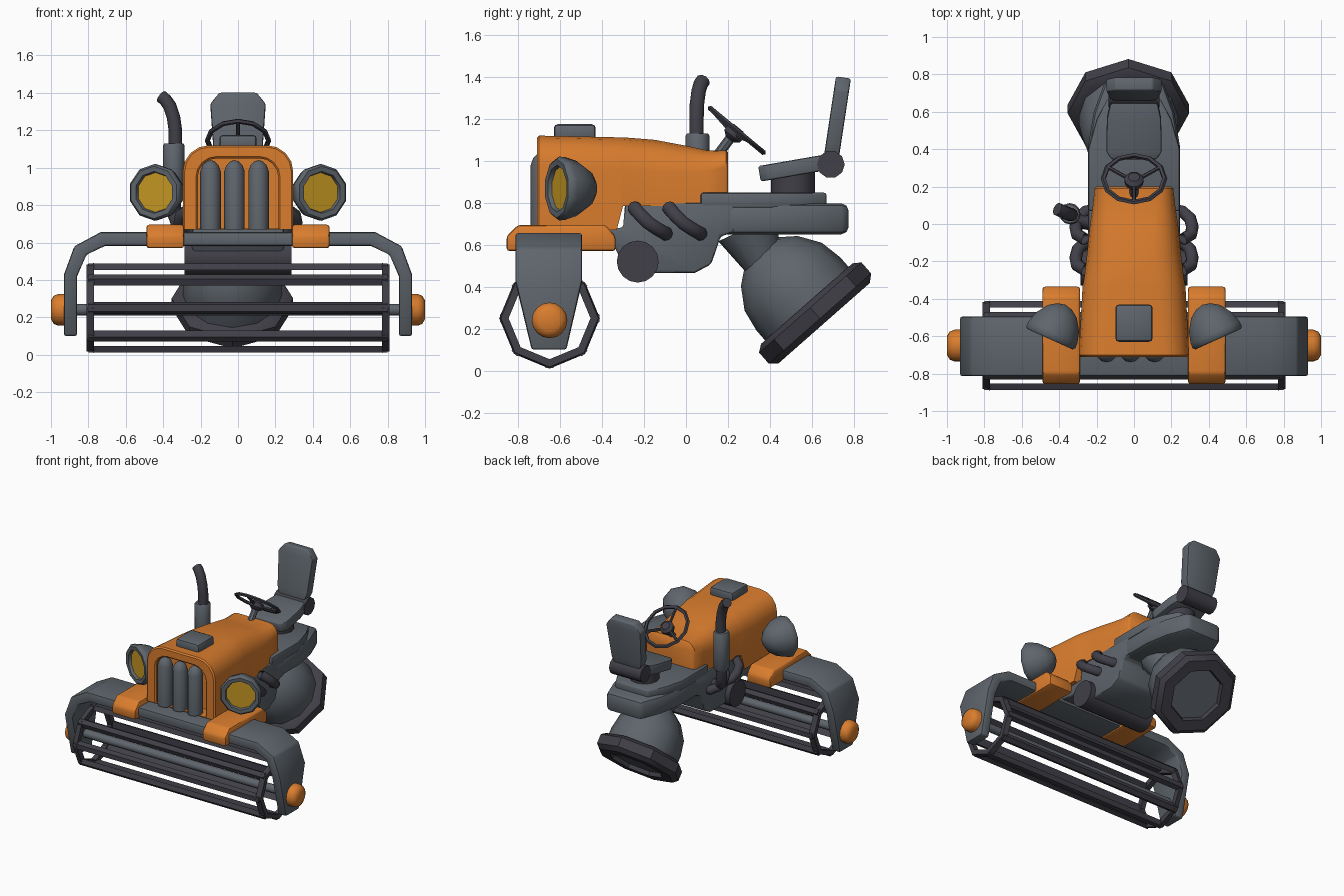
import bpy, bmesh, math
from mathutils import Vector as V

if "Cube" in bpy.data.objects:
    bpy.data.objects.remove(bpy.data.objects["Cube"])


def material(name, rgb):
    m = bpy.data.materials.new(name)
    m.diffuse_color = (*rgb, 1)
    m.use_nodes = True
    m.node_tree.nodes["Principled BSDF"].inputs["Base Color"].default_value = m.diffuse_color
    return m


ORANGE = material("orange paint", (0.70, 0.205, 0.027))
GREY = material("slate grey", (0.112, 0.130, 0.150))
DARK = material("dark rubber", (0.052, 0.050, 0.064))
YELLOW = material("lamp yellow", (0.56, 0.31, 0.016))


def loft(name, rings, mat, bevel=0, mirror=False, closed=False, angle=42):
    """Skin a series of equal-length rings and cap the ends."""
    bm = bmesh.new()
    rs = [[bm.verts.new(p) for p in r] for r in rings]
    n = len(rs[0])
    pairs = list(zip(rs, rs[1:])) + ([(rs[-1], rs[0])] if closed else [])
    for a, b in pairs:
        for i in range(n):
            j = (i + 1) % n
            bm.faces.new((a[i], a[j], b[j], b[i]))
    if not closed:
        bm.faces.new(rs[0])
        bm.faces.new(rs[-1])
    bmesh.ops.remove_doubles(bm, verts=bm.verts, dist=0.0001)
    bmesh.ops.recalc_face_normals(bm, faces=bm.faces)
    if bevel:
        es = [e for e in bm.edges if len(e.link_faces) == 2 and e.calc_face_angle(0) > 0.6]
        bmesh.ops.bevel(bm, geom=es, offset=bevel, segments=2, profile=0.5,
                        affect='EDGES', clamp_overlap=True)
    me = bpy.data.meshes.new(name)
    bm.to_mesh(me)
    bm.free()
    me.materials.append(mat)
    for p in me.polygons:
        p.use_smooth = True
    me.set_sharp_from_angle(angle=math.radians(angle))
    ob = bpy.data.objects.new(name, me)
    bpy.context.collection.objects.link(ob)
    if mirror:
        ob.modifiers.new("mirror", 'MIRROR')
    return ob


def prism(name, outline, axis, lo, hi, mat, bevel=0.015, mirror=False):
    """Extrude an outline along x (y,z), y (x,z) or z (x,y)."""
    put = {'x': lambda a, b, d: (d, a, b), 'y': lambda a, b, d: (a, d, b),
           'z': lambda a, b, d: (a, b, d)}[axis]
    return loft(name, [[put(a, b, d) for a, b in outline] for d in (lo, hi)], mat, bevel, mirror)


def circle(c, a, r, n, start=0.0):
    a = V(a).normalized()
    ref = V((0, 1, 0)) if abs(a.x) > 0.9 else V((1, 0, 0))
    u = (ref - a * ref.dot(a)).normalized()
    v = a.cross(u)
    return [V(c) + r * (math.cos(t) * u + math.sin(t) * v)
            for t in (start + 2 * math.pi * i / n for i in range(n))]


def revolve(name, profile, c, a, n, mat, start=0.0, **kw):
    """Profile of (distance along the axis, radius)."""
    d = V(a).normalized()
    return loft(name, [circle(V(c) + d * t, d, max(r, 0.002), n, start) for t, r in profile], mat, **kw)


def tube(name, path, r, mat, n=10, **kw):
    p = [V(q) for q in path]
    rings = []
    for i, q in enumerate(p):
        rings.append(circle(q, p[min(i + 1, len(p) - 1)] - p[max(i - 1, 0)], r, n))
    return loft(name, rings, mat, **kw)


# Hood: arched sections, with a recessed grille opening at the front
def arch(y, w, top, bot, r):
    right = [(w, bot)] + [(w - r + r * math.cos(t), top - r + r * math.sin(t))
                          for t in (math.radians(k) for k in (0, 22, 45, 68, 90))]
    return [(x, y, z) for x, z in right] + [(-x, y, z) for x, z in reversed(right)]


loft("hood", [arch(-.60, .215, 1.05, .675, .10), arch(-.70, .215, 1.05, .675, .10),
              arch(-.71, .225, 1.06, .675, .11), arch(-.71, .285, 1.11, .67, .13),
              arch(-.70, .295, 1.12, .67, .14), arch(-.33, .275, 1.112, .67, .15),
              arch(-.30, .268, 1.112, .785, .15), arch(-.15, .25, 1.10, .785, .15),
              arch(0, .235, 1.072, .785, .13), arch(.1, .22, 1.05, .785, .10),
              arch(.19, .21, 1.05, .785, .08), arch(.2, .20, 1.04, .785, .08)], ORANGE)
for i, x in enumerate((-.147, -.019, .11)):
    revolve(f"grille_bar_{i}", [(0, .055), (.31, .055), (.345, .042), (.365, .02), (.37, 0)],
            (x, -.685, .67), (0, 0, 1), 12, GREY)
prism("hood_vent", [(-.1, -.63), (.1, -.63), (.1, -.43), (-.1, -.43)], 'z', 1.09, 1.175, GREY, .02)

# Headlights, turned outwards
lamp, out = V((.445, -.605, .868)), V((.41, -.91, 0))
revolve("headlight", [(-.19, 0), (-.18, .045), (-.15, .09), (-.09, .132), (-.03, .15), (0, .152),
                      (.012, .14), (.01, .112), (-.02, .104)],
        lamp, out, 10, GREY, math.pi / 10, mirror=True, angle=50)
revolve("headlight_lens", [(-.018, .106), (-.01, .106)], lamp, out, 10, YELLOW, math.pi / 10, mirror=True)

# Chassis
prism("lower_body", [(-.5, .68), (-.5, .6), (-.34, .59), (-.28, .465), (.04, .465), (.12, .507),
                     (.165, .64), (.23, .66), (.23, .8), (-.29, .8), (-.3, .68)], 'x', -.245, .245, GREY)
prism("rear_deck", [(.245, .1), (.245, .42), (.215, .6), (.15, .775), (-.15, .775), (-.215, .6),
                    (-.245, .42), (-.245, .1)], 'z', .65, .797, GREY, .035)
prism("deck_plate", [(.245, .07), (.245, .4), (.2, .56), (.14, .67), (-.14, .67), (-.2, .56),
                     (-.245, .4), (-.245, .07)], 'z', .775, .848, GREY, .012)
revolve("cross_drum", [(-.285, .1), (.285, .1)], (0, -.23, .52), (1, 0, 0), 16, DARK)
for i, dy in enumerate((0, .165)):
    tube(f"engine_pipe_{i}", [(.2, dy - .25, .79), (.265, dy - .245, .775), (.305, dy - .22, .745),
                              (.312, dy - .18, .705), (.30, dy - .135, .675), (.26, dy - .10, .655),
                              (.2, dy - .09, .65)], .034, DARK, mirror=True)

# Exhaust, on one side only
tube("exhaust_elbow", [(-.2, .0, .68), (-.27, .01, .68), (-.325, .03, .705), (-.343, .05, .76),
                       (-.343, .055, .86)], .038, DARK)
revolve("exhaust_muffler", [(0, .045), (.02, .057), (.29, .057), (.3, .05)],
        (-.343, .055, .83), (0, 0, 1), 12, GREY)
tube("exhaust_pipe", [(-.335, .05, 1.1), (-.335, .05, 1.2), (-.345, .052, 1.27), (-.365, .06, 1.33),
                      (-.39, .07, 1.365), (-.41, .08, 1.38)], .036, DARK)

# Front frame arching over the reel: outer x,z  inner x,z  y range
half = [(.93, .10, .86, .10, -.735, -.57), (.93, .43, .86, .42, -.813, -.495),
        (.875, .58, .81, .535, -.813, -.495), (.735, .655, .71, .582, -.813, -.495)]
side = [[(a, y0, b), (a, y1, b), (c, y1, d), (c, y0, d)] for a, b, c, d, y0, y1 in half]
loft("front_frame", side + [[(-x, y, z) for x, y, z in r] for r in reversed(side)], GREY, .012)
prism("frame_clamp", [(-.855, .57), (-.855, .64), (-.80, .695), (-.385, .695), (-.335, .64), (-.335, .57)],
      'x', .288, .49, ORANGE, .015, True)
revolve("axle_cap", [(0, .085), (.1, .085), (.125, .075), (.14, .05)], (.86, -.65, .24), (1, 0, 0),
        16, ORANGE, mirror=True)

# Cutting reel
hub = V((0, -.65, .25))
loft("reel_ring", [circle(hub + V((x, 0, 0)), (1, 0, 0), r, 8)
                   for x, r in ((.77, .24), (.81, .232), (.81, .195), (.77, .195))],
     DARK, mirror=True, closed=True, angle=30)
for i in range(8):
    t = math.pi * i / 4
    rad, tan = V((0, math.cos(t), math.sin(t))), V((0, -math.sin(t), math.cos(t)))
    c = hub + rad * .22
    loft(f"reel_blade_{i}", [[c + V((x, 0, 0)) + rad * a + tan * b for a, b in
                              ((.017, -.018), (.017, .018), (-.017, .032), (-.017, -.032))]
                             for x in (-.80, .80)], DARK)
revolve("reel_axle", [(-.88, .032), (.88, .032)], (0, -.65, .24), (1, 0, 0), 10, GREY)

# Tilted rear wheel
wc, wa = V((-.03, .615, .275)), V((0, .66, -.75))
revolve("wheel_neck", [(0, .15), (.2, .09)], (-.01, .29, .68), (0, .35, -.75), 12, GREY)
revolve("wheel_housing", [(-.43, .05), (-.40, .09), (-.33, .18), (-.23, .245), (-.12, .265), (0, .265)],
        wc, wa, 12, GREY)
loft("rear_tyre", [circle(wc + wa * t, wa, r, 8) for t, r in
                   ((-.06, .2), (-.06, .29), (-.035, .325), (.035, .325), (.065, .29), (.065, .205), (.03, .195))],
     DARK, closed=True, angle=40)
revolve("wheel_disc", [(-.02, .21), (.035, .21)], wc, wa, 8, GREY)

# Seat
revolve("seat_pedestal", [(0, .105), (.13, .105)], (0, .51, .83), (0, 0, 1), 12, DARK)


def slab(name, y0, z0, y1, z1, sections, thick):
    """Cushion from one end to the other, sections of (fraction, half width)."""
    d = V((0, y1 - y0, z1 - z0))
    nrm = V((0, -d.z, d.y)).normalized() * thick / 2
    rings = []
    for f, w in sections:
        c, x = V((0, y0, z0)) + d * f, V((w, 0, 0))
        rings.append([c - x - nrm, c + x - nrm, c + x + nrm, c - x + nrm])
    loft(name, rings, GREY, .01)


slab("seat_cushion", .35, .938, .68, .995, [(0, .12), (.12, .148), (.65, .145), (1, .12)], .075)
slab("seat_back", .69, 1.0, .75, 1.397, [(0, .10), (.2, .13), (.85, .148), (1, .10)], .072)
revolve("seat_hinge", [(-.135, .066), (.135, .066)], (0, .69, .983), (1, 0, 0), 10, DARK)

# Steering wheel
sc, sa = V((0, .242, 1.145)), V((0, .64, .77))
loft("steering_rim", [circle(sc + sa * h, sa, r, 12) for h, r in
                      ((0, .178), (.012, .168), (.008, .152), (-.008, .152), (-.012, .168))],
     DARK, closed=True)
revolve("steering_hub", [(-.055, .025), (-.035, .05), (-.005, .052), (.015, .03)], sc, sa, 10, DARK)
side_axis = sa.cross(V((1, 0, 0)))
for i, deg in enumerate((30, 150, 270)):
    t = math.radians(deg)
    arm = math.cos(t) * V((1, 0, 0)) + math.sin(t) * side_axis
    tube(f"steering_spoke_{i}", [sc - sa * .02 + arm * .03, sc + arm * .16], .011, DARK, 6)
tube("steering_column", [(0, .13, 1.0), (0, .22, 1.12)], .024, GREY, 8)
